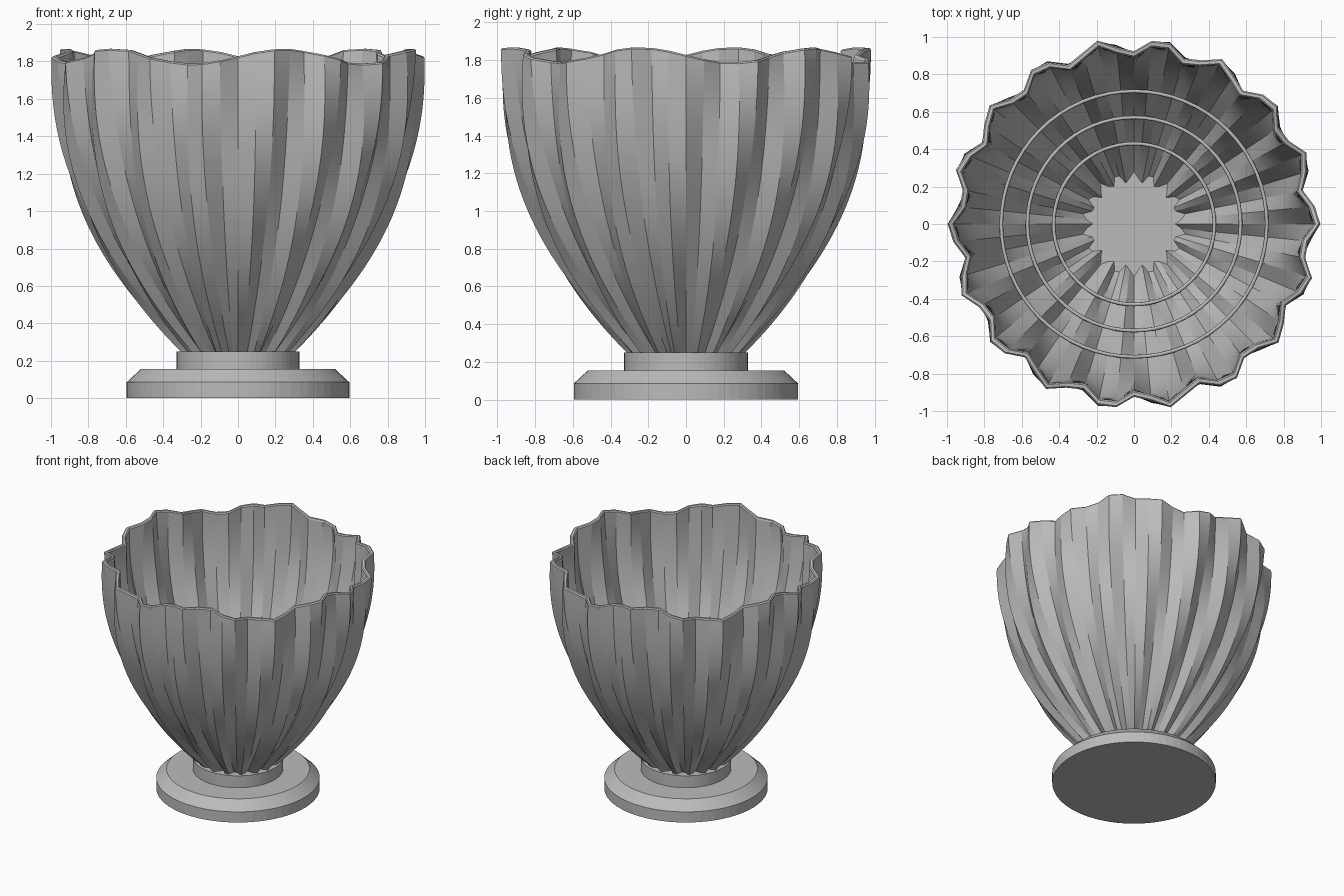
import bpy, bmesh
from math import sin, cos, pi, tau

cube = bpy.data.objects.get("Cube")
if cube:
    bpy.data.objects.remove(cube, do_unlink=True)

SIDES, ROWS, FLUTES = 64, 80, 18
FOOT_TOP, HEIGHT, TWIST = 0.25, 1.57, 0.2

grey = bpy.data.materials.new("stone_grey")
grey.use_nodes = True
colour = (0.5, 0.5, 0.5, 1)
grey.diffuse_color = colour
grey.node_tree.nodes["Principled BSDF"].inputs["Base Color"].default_value = colour


def loft(name, rings, closed=False, caps=False):
    """Skin a stack of equal point rings into one object."""
    bm = bmesh.new()
    loops = [[bm.verts.new(p) for p in ring] for ring in rings]
    pairs = list(zip(loops, loops[1:]))
    if closed:
        pairs.append((loops[-1], loops[0]))
    for low, high in pairs:
        n = len(low)
        for i in range(n):
            j = (i + 1) % n
            bm.faces.new((low[i], low[j], high[j], high[i]))
    if caps:
        bm.faces.new(loops[0][::-1])
        bm.faces.new(loops[-1])
    bmesh.ops.recalc_face_normals(bm, faces=bm.faces)
    mesh = bpy.data.meshes.new(name)
    bm.to_mesh(mesh)
    bm.free()
    mesh.materials.append(grey)
    obj = bpy.data.objects.new(name, mesh)
    bpy.context.collection.objects.link(obj)
    return obj


def circle(r, z):
    return [(r * cos(tau * i / SIDES), r * sin(tau * i / SIDES), z) for i in range(SIDES)]


def flute_ring(t, inset=0.0, lift=0.0):
    """One level of the twisted, fluted wall; the wavy rim fades in with height."""
    mean = 0.285 + 0.675 * (1 - (1 - t) ** 2.3) - inset
    depth = 0.03 + 0.01 * t
    points = []
    for i in range(SIDES):
        a = tau * i / SIDES
        r = mean - depth * cos(FLUTES * (a - TWIST * t))
        z = FOOT_TOP + HEIGHT * t - 0.04 * sin(6 * a) * t ** 4 + lift
        points.append((r * cos(a), r * sin(a), z))
    return points


# Foot: chamfered plinth and collar
loft("base_plinth", [circle(0.595, 0), circle(0.595, 0.085), circle(0.52, 0.155)], caps=True)
loft("base_collar", [circle(0.328, 0.15), circle(0.328, FOOT_TOP)], caps=True)

# Fluted bowl: outer wall up, softened rim, inner wall down
levels = [k / ROWS for k in range(ROWS + 1)]
outer = [flute_ring(t) for t in levels]
rim = [flute_ring(1, 0.008, 0.008), flute_ring(1, 0.026, 0.008)]
inner = [flute_ring(t, 0.034) for t in reversed(levels)]
loft("fluted_bowl", outer + rim + inner, closed=True)

# Thin rings resting on the inner wall
for label, radius, z in (("lower", 0.43, 0.5), ("middle", 0.57, 0.7), ("upper", 0.71, 0.95)):
    section = [(radius + 0.01 * cos(tau * k / 8), z + 0.01 * sin(tau * k / 8)) for k in range(8)]
    ring = loft(label + "_inner_ring", [circle(r, h) for r, h in section], closed=True)
    ring.data.shade_smooth()
